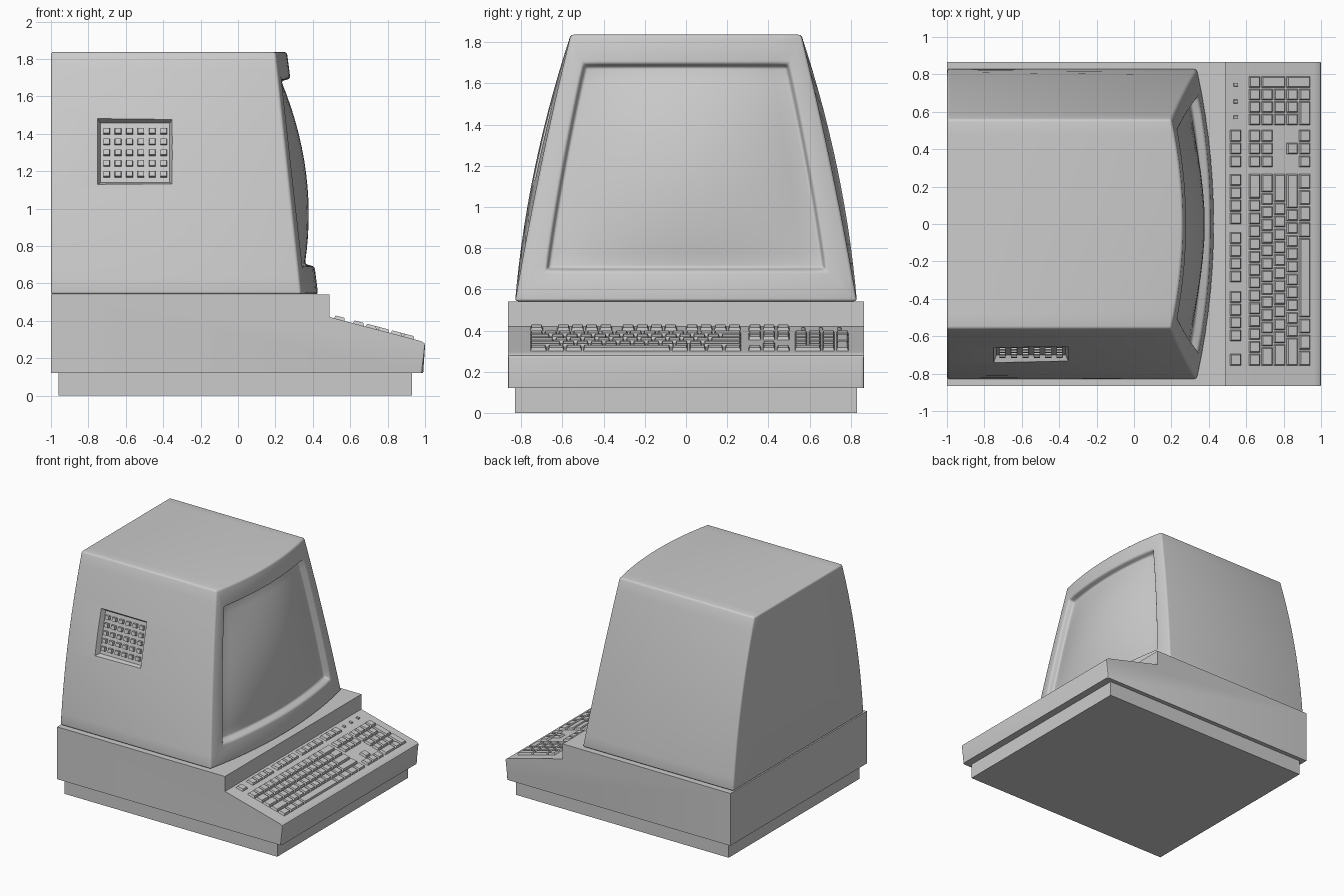
import bpy, bmesh, math
from mathutils import Vector as V

if "Cube" in bpy.data.objects:
    bpy.data.objects.remove(bpy.data.objects["Cube"])

X, Y, Z = V((1, 0, 0)), V((0, 1, 0)), V((0, 0, 1))


def finish(bm, name, weld=False):
    if weld:
        bmesh.ops.remove_doubles(bm, verts=bm.verts, dist=1e-5)
    bmesh.ops.recalc_face_normals(bm, faces=bm.faces)
    me = bpy.data.meshes.new(name)
    bm.to_mesh(me)
    bm.free()
    ob = bpy.data.objects.new(name, me)
    bpy.context.collection.objects.link(ob)
    return ob


def activate(ob):
    bpy.ops.object.select_all(action='DESELECT')
    ob.select_set(True)
    bpy.context.view_layer.objects.active = ob


def smooth(ob, deg=30):
    activate(ob)
    bpy.ops.object.shade_smooth_by_angle(angle=math.radians(deg))


def frustum(bm, o, a, b, n, ha, hb, h, ta, tb):
    """Block on origin o: half sizes ha, hb at the base, ta, tb at height h along n."""
    sg = [(-1, -1), (1, -1), (1, 1), (-1, 1)]
    lo = [bm.verts.new(o + a * (ha * i) + b * (hb * j)) for i, j in sg]
    hi = [bm.verts.new(o + a * (ta * i) + b * (tb * j) + n * h) for i, j in sg]
    bm.faces.new(lo[::-1])
    bm.faces.new(hi)
    for i in range(4):
        k = (i + 1) % 4
        bm.faces.new((lo[i], lo[k], hi[k], hi[i]))


# Plinth
bm = bmesh.new()
frustum(bm, V((-0.015, 0, 0)), X, Y, Z, 0.945, 0.83, 0.12, 0.945, 0.83)
finish(bm, "plinth")

# Main case with the sloping keyboard deck
prof = [(-1, 0.12), (-1, 0.54), (0.49, 0.54), (0.49, 0.42), (0.965, 0.295),
        (0.985, 0.289), (0.997, 0.279), (1.0, 0.265), (0.99, 0.12)]
bm = bmesh.new()
f = bm.faces.new([bm.verts.new((x, -0.865, z)) for x, z in prof])
ext = bmesh.ops.extrude_face_region(bm, geom=[f])
bmesh.ops.translate(bm, vec=(0, 1.73, 0),
                    verts=[v for v in ext['geom'] if isinstance(v, bmesh.types.BMVert)])
edges = [e for e in bm.edges if all(v.co.x > 0.98 for v in e.verts)
         and abs(e.verts[0].co.y - e.verts[1].co.y) < 0.01
         and abs(e.verts[0].co.z - e.verts[1].co.z) > 0.1]
bmesh.ops.bevel(bm, geom=edges, offset=0.018, segments=3, profile=0.5, affect='EDGES')
smooth(finish(bm, "base_case"))

# Monitor shell: rings run around a tapered, bulging cross-section
Z0, H, N = 0.542, 1.295, 14


def width(z, bulge):
    t = (z - Z0) / H
    return 0.83 - 0.27 * t + 4 * bulge * t * (1 - t)


def face_x(y, z):
    w = width(z, 0.012)
    return 0.335 - 0.106 * (z - 0.56) + 0.11 * w * (1 - (y / w) ** 2)


def back(s, t):
    z = Z0 + H * t
    return V((-1, s * width(z, 0.04), z))


def front(s, t):
    z = Z0 + H * t
    y = s * width(z, 0.012)
    return V((face_x(y, z), y, z))


def opening(s, t, inset=0.0, sink=0.0):
    z = 0.69 + inset + (1.005 - 2 * inset) * t
    y = s * (0.68 - inset - 0.18 * t + 0.04 * t * (1 - t))
    return V((face_x(y, z) - sink, y, z))


def mid_bezel(s, t):
    p = front(s, t).lerp(opening(s, t), 0.5)
    return V((face_x(p.y, p.z), p.y, p.z))


def glass(s, t):
    p = opening(s, t, 0.014, 0.05)
    p.x += 0.068 * (1 - s * s) * (1 - (2 * t - 1) ** 2)
    return p


k = [i / N for i in range(N)]
loop = ([(2 * u - 1, 0) for u in k] + [(1, u) for u in k]
        + [(1 - 2 * u, 1) for u in k] + [(-1, 1 - u) for u in k])
bm = bmesh.new()
rings = [[bm.verts.new(fn(s, t)) for s, t in loop]
         for fn in (back, front, mid_bezel, opening, glass)]
bm.faces.new(rings[0])
for r0, r1 in zip(rings, rings[1:]):
    for i in range(len(loop)):
        j = (i + 1) % len(loop)
        bm.faces.new((r0[i], r0[j], r1[j], r1[i]))
for i in range(N):
    for j in range(N):
        bm.faces.new([bm.verts.new(glass(2 * (i + a) / N - 1, (j + b) / N))
                      for a, b in ((0, 0), (1, 0), (1, 1), (0, 1))])
monitor = finish(bm, "monitor_shell", weld=True)
bev = monitor.modifiers.new("Bevel", 'BEVEL')
bev.width, bev.segments, bev.limit_method = 0.014, 3, 'ANGLE'
bev.angle_limit = math.radians(48)

# Side vent: shallow tray cut into the shell, filled with a grid of studs
tilt = math.atan(0.227)
up = V((0, math.sin(tilt), math.cos(tilt)))
out = V((0, -math.cos(tilt), math.sin(tilt)))
c = V((-0.55, -0.699, 1.305))
bm = bmesh.new()
frustum(bm, c - out * 0.035, X, up, out, 0.185, 0.163, 0.07, 0.215, 0.195)
cutter = finish(bm, "vent_cutter")
cutter.hide_render = True
cut = monitor.modifiers.new("Vent", 'BOOLEAN')
cut.operation, cut.solver, cut.object = 'DIFFERENCE', 'EXACT', cutter
activate(monitor)
for m in ("Bevel", "Vent"):
    bpy.ops.object.modifier_apply(modifier=m)
bpy.data.objects.remove(cutter)
smooth(monitor, 35)

bm = bmesh.new()
for i in range(6):
    for j in range(5):
        p = c - out * 0.037 + X * ((i - 2.5) * 0.061) + up * ((j - 2) * 0.059)
        frustum(bm, p, X, up, out, 0.018, 0.016, 0.025, 0.016, 0.014)
finish(bm, "vent_studs")

# Keyboard: keys laid out on the sloping deck (x = depth, y = across)
ang = math.atan(0.125 / 0.475)
down = V((math.cos(ang), 0, -math.sin(ang)))
nrm = V((math.sin(ang), 0, math.cos(ang)))
U, ROW, R0 = 0.0687, 0.067, 0.61
bm = bmesh.new()


def key(x0, x1, y0, y1, h=0.02, g=0.003, taper=0.007):
    x = (x0 + x1) / 2
    o = V((x, (y0 + y1) / 2, 0.42 - (x - 0.49) * math.tan(ang))) - nrm * 0.004
    ha, hb = (x1 - x0) / 2 / math.cos(ang) - g, (y1 - y0) / 2 - g
    frustum(bm, o, down, Y, nrm, ha, hb, h, ha - taper, hb - taper)


def row_key(r, y, w, rows=1, pitch=U):
    key(R0 + r * ROW, R0 + (r + rows) * ROW, y, y + w * pitch)


# typing block
for r, widths in enumerate(([1] * 13 + [2], [1.5] + [1] * 12 + [1.5],
                            [1.75] + [1] * 11 + [2.25], [2.25] + [1] * 10 + [2.75],
                            [1.25] * 3 + [6.25] + [1.25] * 4)):
    y = -0.76
    for w in widths:
        row_key(r, y, w)
        y += w * U
# function row
for y, n in ((-0.76, 1), (-0.63, 4), (-0.315, 4), (-0.005, 4), (0.3, 3)):
    for i in range(n):
        key(0.508, 0.575, y + i * U, y + (i + 1) * U)
# navigation and arrow keys
for i, r in [(0, 0), (1, 0), (2, 0), (0, 1), (1, 1), (2, 1), (1, 3), (0, 4), (1, 4), (2, 4)]:
    row_key(r, 0.3 + i * U, 1)
# number pad with tall and wide keys
for r in range(5):
    for i in range(3):
        if r < 4 or i == 2:
            row_key(r, 0.525 + i * 0.067, 1, 1, 0.067)
row_key(4, 0.525, 2, 1, 0.067)
for r, n in ((0, 1), (1, 2), (3, 2)):
    row_key(r, 0.726, 1, n, 0.067)
finish(bm, "keyboard_keys")

# Indicator lamps
bm = bmesh.new()
for y in (0.57, 0.655, 0.745):
    key(0.53, 0.556, y - 0.011, y + 0.011, 0.014, 0.001, 0.002)
finish(bm, "indicator_lamps")
